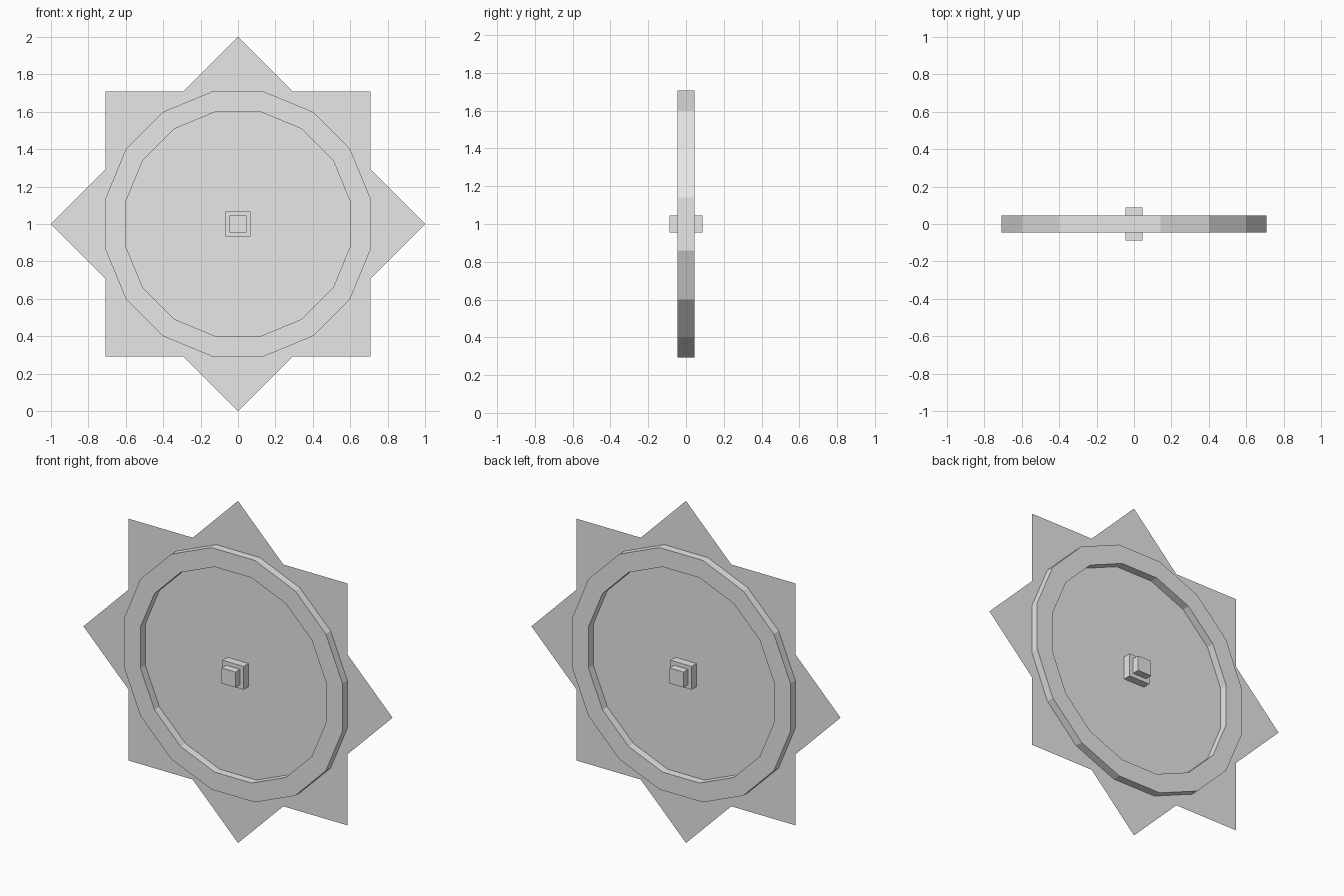
import bpy
import bmesh
from math import sin, cos, pi, sqrt

cube = bpy.data.objects.get("Cube")
if cube:
    bpy.data.objects.remove(cube, do_unlink=True)

CENTRE_Z = 1.0
HALF_DEPTH = 0.045

grey = bpy.data.materials.new("light_grey")
grey.use_nodes = True
grey.diffuse_color = (0.8, 0.8, 0.8, 1)
grey.node_tree.nodes["Principled BSDF"].inputs["Base Color"].default_value = (0.8, 0.8, 0.8, 1)


def add_object(name, bm):
    bmesh.ops.recalc_face_normals(bm, faces=bm.faces)
    mesh = bpy.data.meshes.new(name)
    bm.to_mesh(mesh)
    bm.free()
    mesh.materials.append(grey)
    obj = bpy.data.objects.new(name, mesh)
    obj.location.z = CENTRE_Z
    bpy.context.collection.objects.link(obj)
    return obj


def loop(bm, radius, count, y, phase=0.0):
    """Circle of vertices facing the front."""
    angles = [2 * pi * (i + phase) / count for i in range(count)]
    return [bm.verts.new((radius * sin(a), y, radius * cos(a))) for a in angles]


def box(name, width, depth):
    bm = bmesh.new()
    bmesh.ops.create_cube(bm, size=1)
    bmesh.ops.scale(bm, verts=bm.verts, vec=(width, depth, width))
    return add_object(name, bm)


# Eight-pointed star sheet: the outline of two crossed squares
bm = bmesh.new()
notch = sqrt(0.5) / cos(pi / 8)
outline = []
for i in range(16):
    r = notch if i % 2 else 1.0
    a = i * pi / 8
    outline.append(bm.verts.new((r * sin(a), 0, r * cos(a))))
core = bm.verts.new((0, 0, 0))
for i in range(16):
    bm.faces.new((core, outline[i - 1], outline[i]))
bmesh.ops.dissolve_limit(bm, angle_limit=0.01, verts=bm.verts, edges=bm.edges)
add_object("star_sheet", bm)

# Sixteen-sided raised ring, standing out on both sides of the sheet
bm = bmesh.new()
SIDES = 16
outer = sqrt(0.5) / cos(pi / SIDES)
inner = 0.6 / cos(pi / SIDES)
section = [(outer, -HALF_DEPTH), (outer, HALF_DEPTH),
           (inner, HALF_DEPTH), (inner, -HALF_DEPTH)]
loops = [loop(bm, r, SIDES, y, 0.5) for r, y in section]
for k in range(4):
    a, b = loops[k - 1], loops[k]
    for i in range(SIDES):
        bm.faces.new((a[i - 1], a[i], b[i], b[i - 1]))
add_object("ring", bm)

# Square hub with a narrower axle through it
box("hub", 0.136, 2 * HALF_DEPTH)
box("axle", 0.09, 0.176)
